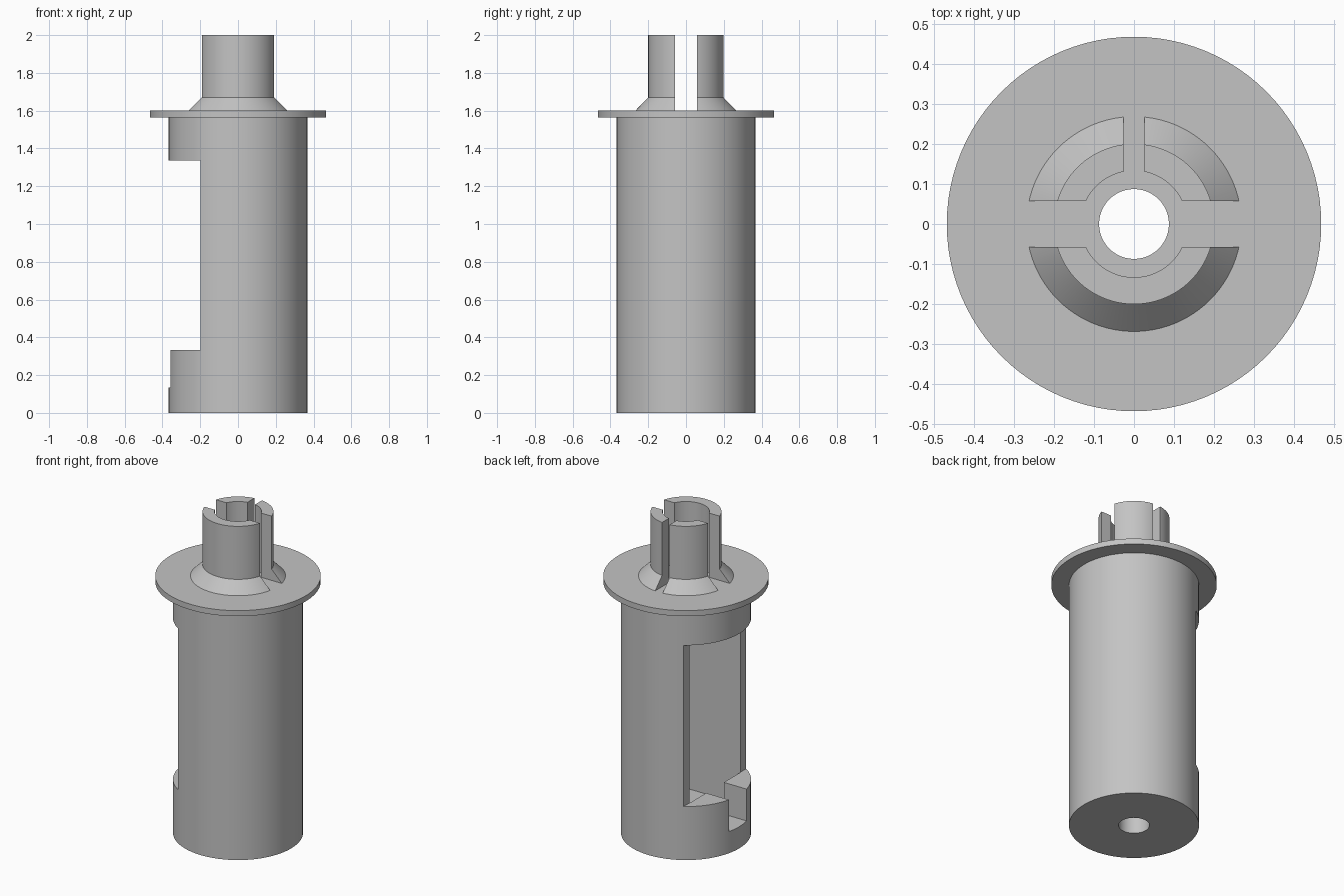
import bpy, bmesh, math

cube = bpy.data.objects.get("Cube")
if cube:
    bpy.data.objects.remove(cube, do_unlink=True)

grey = bpy.data.materials.new("plain grey")
grey.use_nodes = True
COLOUR = (0.55, 0.55, 0.55, 1)
grey.diffuse_color = COLOUR
grey.node_tree.nodes["Principled BSDF"].inputs["Base Color"].default_value = COLOUR


def make_object(name, bm):
    bmesh.ops.recalc_face_normals(bm, faces=bm.faces)
    mesh = bpy.data.meshes.new(name)
    bm.to_mesh(mesh)
    bm.free()
    mesh.materials.append(grey)
    obj = bpy.data.objects.new(name, mesh)
    bpy.context.collection.objects.link(obj)
    return obj


def lathe(name, profile, segments=96):
    """Revolve a closed (radius, height) outline around z."""
    bm = bmesh.new()
    rings = []
    for i in range(segments):
        a = 2 * math.pi * i / segments
        rings.append([bm.verts.new((r * math.cos(a), r * math.sin(a), z)) for r, z in profile])
    n = len(profile)
    for i in range(segments):
        here, after = rings[i], rings[(i + 1) % segments]
        for j in range(n):
            k = (j + 1) % n
            bm.faces.new((here[j], after[j], after[k], here[k]))
    return make_object(name, bm)


def cut_box(target, x, y, z):
    """Subtract a box given by its (low, high) ranges."""
    bm = bmesh.new()
    bmesh.ops.create_cube(bm, size=1)
    for v in bm.verts:
        v.co = [lo + (c + 0.5) * (hi - lo) for c, (lo, hi) in zip(v.co, (x, y, z))]
    cutter = make_object("cutter", bm)
    cutter.hide_render = True
    mod = target.modifiers.new("cut", "BOOLEAN")
    mod.operation, mod.solver, mod.object = "DIFFERENCE", "EXACT", cutter
    select(target)
    bpy.ops.object.modifier_apply(modifier=mod.name)
    bpy.data.objects.remove(cutter, do_unlink=True)


def select(obj):
    bpy.ops.object.select_all(action="DESELECT")
    obj.select_set(True)
    bpy.context.view_layer.objects.active = obj


BORE, FLANGE_TOP, FLOOR, SILL, LINTEL = 0.087, 1.6, 0.135, 0.333, 1.337

# Cylindrical housing with its flange
housing = lathe("housing", [
    (BORE, 0), (0.367, 0), (0.367, 1.565), (0.467, 1.565),
    (0.467, FLANGE_TOP), (BORE, FLANGE_TOP)])
# Rectangular inner pocket, side window and cable notch
cut_box(housing, (-0.2, 0.2), (-0.25, 0.25), (FLOOR, LINTEL))
cut_box(housing, (-0.6, -0.199), (-0.6, 0.6), (SILL, LINTEL))
cut_box(housing, (-0.6, -0.19), (-BORE, BORE), (FLOOR, SILL + 0.1))

# Split collar with a conical foot, set slightly into the flange
collar = lathe("split_collar", [
    (0.133, 1.59), (0.268, 1.59), (0.268, FLANGE_TOP), (0.2, 1.67), (0.2, 2), (0.133, 2)])
cut_box(collar, (-0.6, 0.6), (-0.057, 0.057), (1.5, 2.2))
cut_box(collar, (-0.026, 0.026), (0, 0.6), (1.5, 2.2))

for part in (housing, collar):
    select(part)
    bpy.ops.object.shade_smooth_by_angle(angle=math.radians(25))
